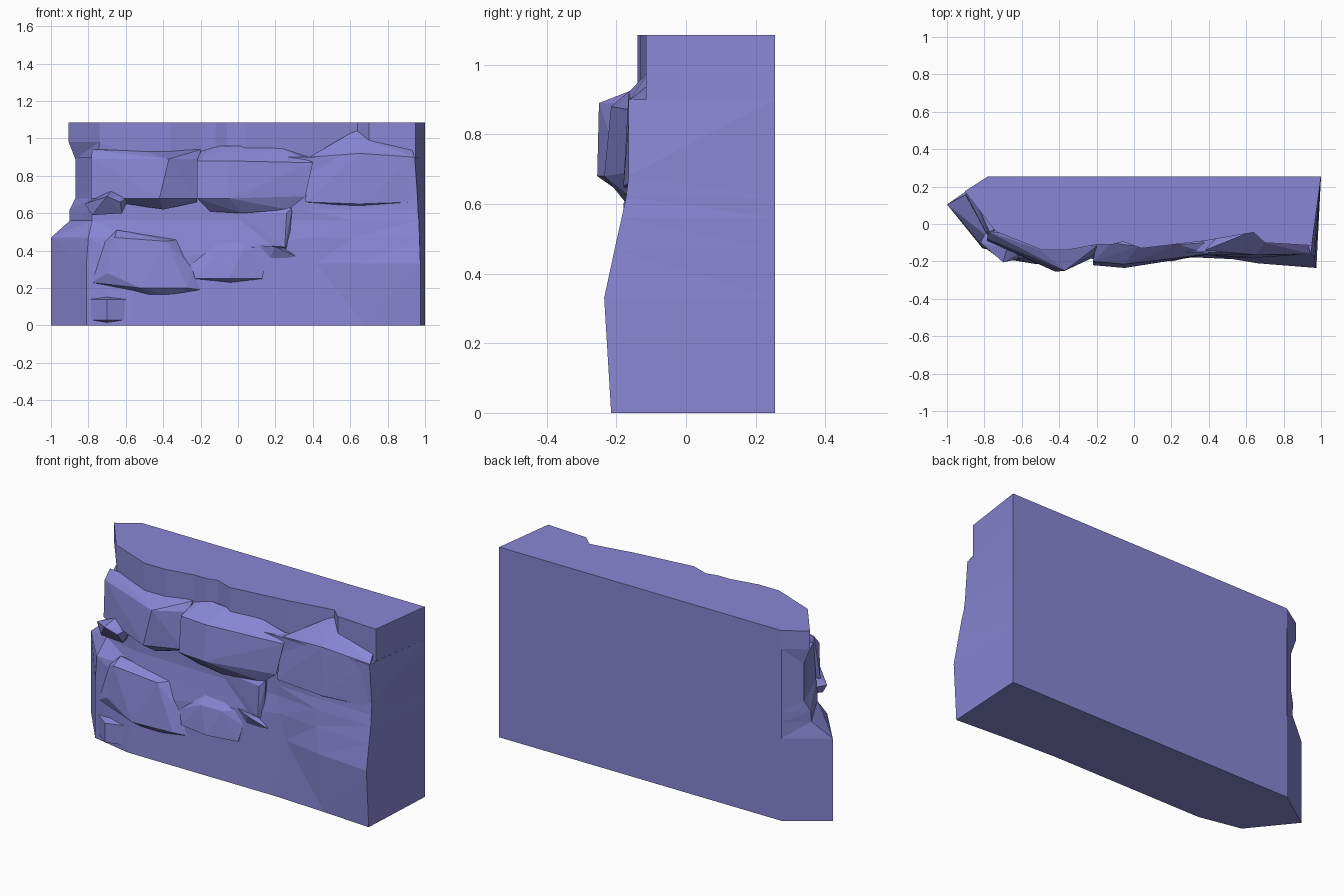
import bpy, bmesh

# Blue-violet stone
stone = bpy.data.materials.new("stone")
stone.diffuse_color = (0.25, 0.24, 0.66, 1)


def finish(name, bm):
    bmesh.ops.recalc_face_normals(bm, faces=bm.faces)
    mesh = bpy.data.meshes.new(name)
    bm.to_mesh(mesh)
    bm.free()
    mesh.materials.append(stone)
    bpy.context.collection.objects.link(bpy.data.objects.new(name, mesh))


def loft(name, sections):
    """Stack closed outlines (z, [(x, y), ...]) with equal point counts."""
    bm = bmesh.new()
    rings = [[bm.verts.new((x, y, z)) for x, y in pts] for z, pts in sections]
    for a, b in zip(rings, rings[1:]):
        for i in range(len(a)):
            j = (i + 1) % len(a)
            bm.faces.new((a[i], a[j], b[j], b[i]))
    bm.faces.new(rings[0][::-1])
    bm.faces.new(rings[-1])
    bmesh.ops.triangulate(bm, faces=[f for f in bm.faces if len(f.verts) == 4])
    finish(name, bm)


def rock(name, pts, back=-0.02):
    """Convex chunk from its visible corners, rooted inside the wall."""
    bm = bmesh.new()
    for p in pts:
        bm.verts.new(p)
    n = len(pts)
    cx = sum(p[0] for p in pts) / n
    cz = sum(p[2] for p in pts) / n
    for x, y, z in pts:
        bm.verts.new((cx + (x - cx) * 0.7, back, cz + (z - cz) * 0.7))
    res = bmesh.ops.convex_hull(bm, input=bm.verts)
    junk = {g for g in res["geom_interior"] if isinstance(g, bmesh.types.BMVert)}
    bmesh.ops.delete(bm, geom=list(junk), context='VERTS')
    finish(name, bm)


# Main wall: flat back, chipped left end, leaning front
def body(left, fl, a, b, c, d):
    return [(-0.78, 0.255), left, fl, a, b, c, d, (1, 0.255)]


loft("wall_body", [
    (0.00, body((-1, .105), (-.81, -.13), (-.57, -.18), (.36, -.18), (.68, -.195), (.975, -.215))),
    (0.33, body((-1, .105), (-.81, -.13), (-.55, -.165), (.42, -.17), (.66, -.21), (.975, -.235))),
    (0.47, body((-1, .105), (-.80, -.13), (-.55, -.14), (.38, -.165), (.62, -.185), (.97, -.205))),
    (0.56, body((-.9, .155), (-.78, -.07), (-.55, -.125), (.36, -.15), (.62, -.175), (.967, -.185))),
    (0.62, body((-.9, .16), (-.78, -.07), (-.55, -.125), (.36, -.15), (.64, -.165), (.962, -.172))),
    (0.68, body((-.87, .18), (-.78, -.06), (-.55, -.125), (.36, -.15), (.65, -.16), (.96, -.165))),
    (0.90, body((-.87, .18), (-.77, -.05), (-.5, -.15), (.38, -.15), (.65, -.16), (.945, -.165))),
])

# Set-back upper band
front = [(-.49, -.14), (-.36, -.14), (-.2, -.11), (-.12, -.11), (-.06, -.095),
         (.04, -.13), (.38, -.09), (.64, -.045), (.70, -.1), (.95, -.115), (1, .255)]
loft("top_band", [
    (0.89, [(-.78, .255), (-.87, .18), (-.75, -.03)] + front),
    (0.98, [(-.78, .255), (-.905, .175), (-.74, -.04)] + front),
    (1.085, [(-.78, .255), (-.905, .175), (-.74, -.04)] + front),
])

# Upper row of stones
rock("upper_left_stone", [
    (-.78, -.04, .94), (-.5, -.14, .93), (-.2, -.12, .94),
    (-.785, -.08, .89), (-.37, -.25, .89), (-.21, -.16, .89),
    (-.785, -.09, .68), (-.42, -.255, .68), (-.22, -.18, .68),
    (-.6, -.14, .66), (-.4, -.17, .62), (-.22, -.14, .66)])
rock("upper_middle_stone", [
    (-.2, -.11, .93), (-.12, -.1, .96), (.02, -.12, .96), (.24, -.11, .945), (.38, -.1, .9),
    (-.22, -.2, .88), (-.05, -.215, .88), (.4, -.16, .87),
    (-.22, -.22, .68), (-.05, -.235, .68), (.36, -.17, .69),
    (-.15, -.15, .61), (.02, -.17, .6), (.27, -.16, .62)])
rock("upper_right_stone", [
    (.38, -.14, .9), (.63, -.04, 1.045), (.7, -.1, .99), (.93, -.11, .94),
    (.65, -.165, .92), (.945, -.16, .9),
    (.36, -.165, .66), (.65, -.18, .65), (.94, -.165, .66), (.65, -.155, .635)])

# Support under the middle stone, with its small wedge
rock("middle_support", [
    (.0, -.14, .6), (.29, -.165, .63), (.26, -.18, .6),
    (.1, -.15, .43), (.25, -.18, .42), (.27, -.15, .4)])
rock("support_wedge", [
    (.1, -.16, .43), (.2, -.2, .42), (.31, -.175, .37), (.25, -.165, .41), (.16, -.155, .34)])

# Lower stones
rock("lower_left_stone", [
    (-.78, -.14, .23), (-.71, -.14, .45), (-.65, -.13, .51), (-.32, -.14, .46),
    (-.66, -.18, .47), (-.38, -.185, .45), (-.7, -.185, .28), (-.24, -.165, .3),
    (-.52, -.215, .2), (-.27, -.2, .2), (-.2, -.17, .19),
    (-.48, -.17, .165), (-.36, -.165, .16)])
rock("lower_middle_stone", [
    (-.25, -.165, .33), (-.19, -.155, .39), (-.1, -.13, .48), (.02, -.13, .48),
    (.12, -.155, .42), (-.1, -.19, .4), (.03, -.19, .4), (.15, -.17, .34),
    (-.23, -.185, .25), (-.05, -.215, .25), (.13, -.185, .25), (-.04, -.17, .23)])

# Small chips at the left end
rock("left_ledge_chip", [
    (-.82, -.1, .65), (-.68, -.13, .72), (-.58, -.14, .69), (-.7, -.205, .69),
    (-.78, -.12, .59), (-.62, -.15, .6), (-.63, -.19, .66)])
rock("left_base_chip", [
    (-.79, -.132, .14), (-.7, -.14, .155), (-.6, -.168, .14), (-.7, -.2, .14),
    (-.79, -.132, .03), (-.61, -.172, .03), (-.7, -.2, .03), (-.7, -.15, .015)])
